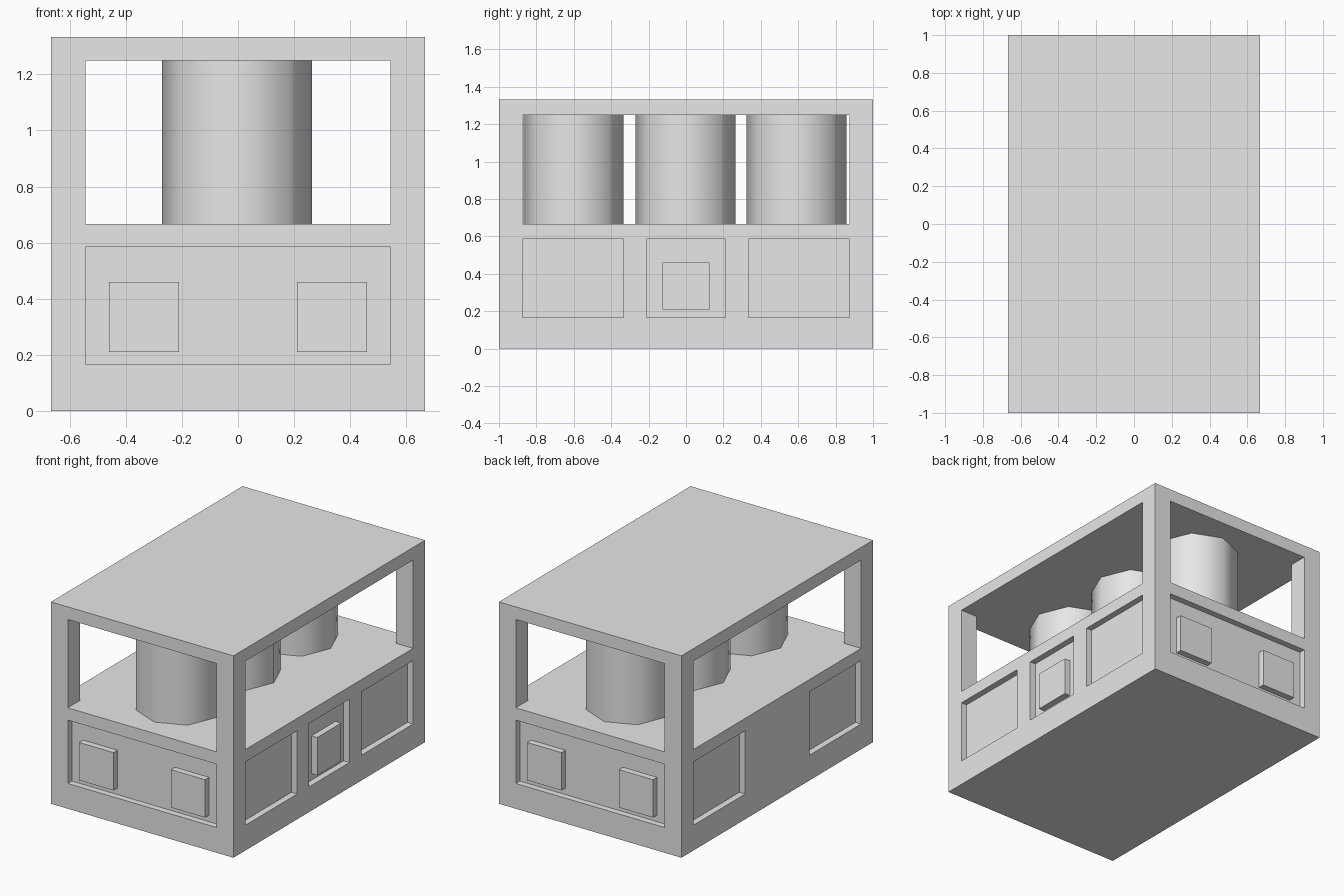
import bpy
import math

if "Cube" in bpy.data.objects:
    bpy.data.objects.remove(bpy.data.objects["Cube"])

W, L, H = 2 / 3, 1.0, 4 / 3          # half width, half length, full height
DEPTH = 0.0417                       # recess depth
DECK, CEIL = 2 / 3, 1.25             # open storey floor and ceiling
PX, PY = 0.5433, 0.875               # inner faces of the corner posts
Z0, Z1 = 0.167, 0.585                # recessed panel height range
B0, B1 = 0.21, 0.46                  # raised block height range

grey = bpy.data.materials.new("light_grey")
grey.diffuse_color = (0.8, 0.8, 0.8, 1)
grey.use_nodes = True
grey.node_tree.nodes["Principled BSDF"].inputs["Base Color"].default_value = grey.diffuse_color


def box(name, x, y, z):
    """Axis-aligned box from three (low, high) ranges."""
    bpy.ops.mesh.primitive_cube_add(
        size=1, location=[(r[0] + r[1]) / 2 for r in (x, y, z)])
    ob = bpy.context.object
    ob.name = name
    ob.scale = [r[1] - r[0] for r in (x, y, z)]
    bpy.ops.object.transform_apply(location=False, rotation=False, scale=True)
    ob.data.materials.append(grey)
    return ob


def cut(target, x, y, z):
    """Subtract a box from the target."""
    cutter = box("cutter", x, y, z)
    cutter.hide_render = True
    mod = target.modifiers.new("cut", "BOOLEAN")
    mod.operation = "DIFFERENCE"
    mod.solver = "EXACT"
    mod.object = cutter
    bpy.context.view_layer.objects.active = target
    bpy.ops.object.modifier_apply(modifier=mod.name)
    bpy.data.objects.remove(cutter, do_unlink=True)


# Solid block with an open upper storey, leaving four corner posts
body = box("body", (-W, W), (-L, L), (0, H))
cut(body, (-PX, PX), (-2, 2), (DECK, CEIL))
cut(body, (-2, 2), (-PY, PY), (DECK, CEIL))

# Wide recessed panel with two raised blocks on each end
for name, s in (("front", -1), ("back", 1)):
    cut(body, (-PX, PX), sorted((s * (L - DEPTH), s * 1.2)), (Z0, Z1))
    for t in (-1, 1):
        box(name + "_block", sorted((t * 0.21, t * 0.46)),
            sorted((s * (L - DEPTH), s * L)), (B0, B1))

# Two recessed panels on each long side
for s in (-1, 1):
    for t in (-1, 1):
        cut(body, sorted((s * (W - DEPTH), s * 1.2)),
            sorted((t * 0.335, t * PY)), (Z0, Z1))

# Middle panel and raised block on the right side only
cut(body, (W - DEPTH, 1.2), (-0.21, 0.21), (Z0, Z1))
box("right_block", (W - DEPTH, W), (-0.125, 0.125), (B0, B1))

# Three eight-sided drums between deck and roof
for y in (-0.602, -0.003, 0.59):
    bpy.ops.mesh.primitive_cylinder_add(
        vertices=8, radius=0.267, depth=CEIL - DECK,
        location=(-0.003, y, (CEIL + DECK) / 2))
    drum = bpy.context.object
    drum.name = "drum"
    drum.data.materials.append(grey)
    bpy.ops.object.shade_smooth_by_angle(angle=math.radians(50))
